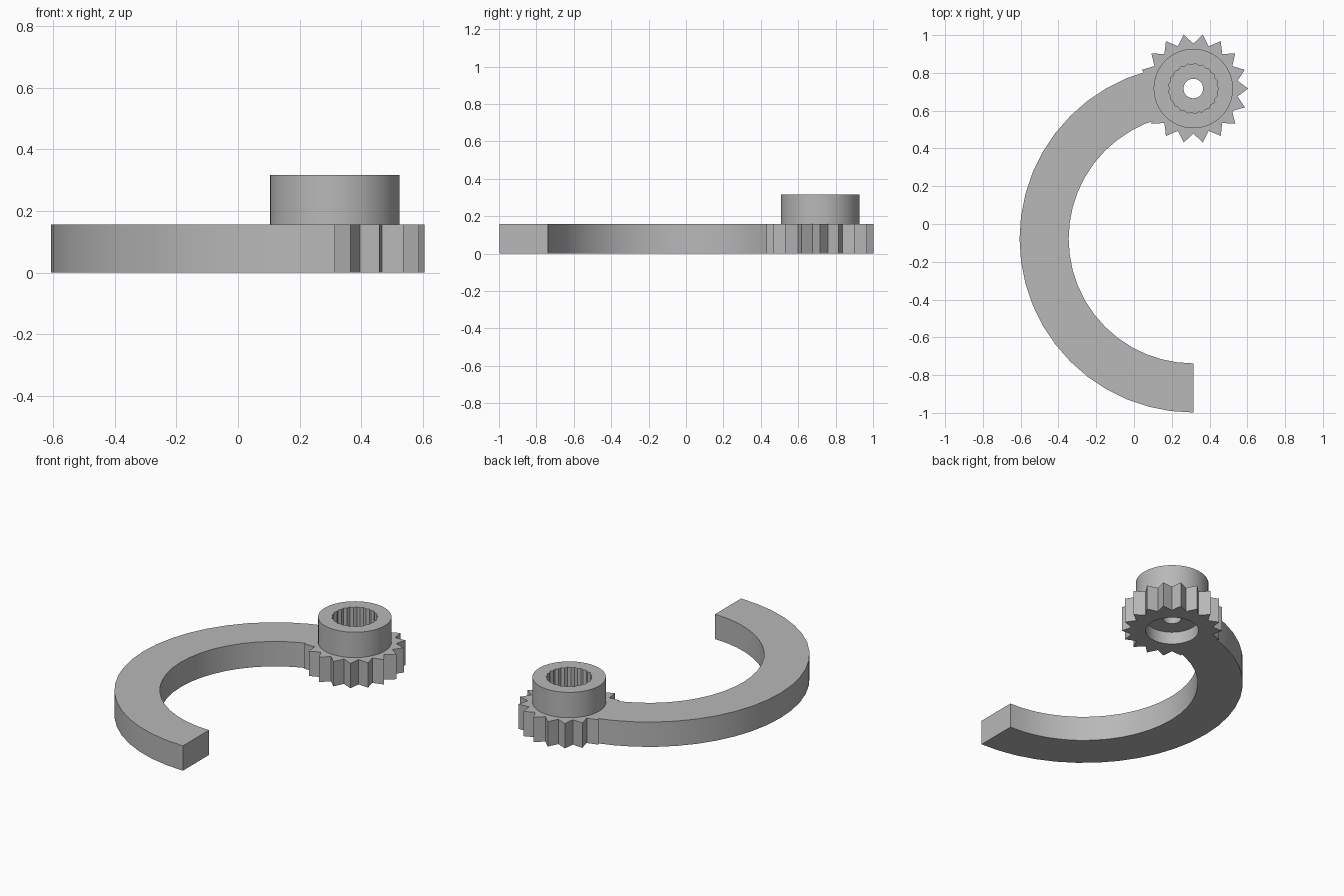
import bpy
import bmesh
from math import sin, cos, pi, radians

cube = bpy.data.objects.get("Cube")
if cube:
    bpy.data.objects.remove(cube, do_unlink=True)

# Shared dimensions
AXIS_X, GEAR_Y, ARC_Y = 0.314, 0.717, -0.078
PLATE_TOP, HUB_TOP = 0.157, 0.317

grey = bpy.data.materials.new("plain grey")
grey.use_nodes = True
grey.diffuse_color = (0.48, 0.48, 0.48, 1)
grey.node_tree.nodes["Principled BSDF"].inputs["Base Color"].default_value = grey.diffuse_color


def ring(radius, count, cy, start=0, sweep=2 * pi, closed=True):
    """Points along a circle or arc around the vertical axis at cy."""
    steps = count if closed else count - 1
    return [(AXIS_X + radius * cos(start + sweep * i / steps),
             cy + radius * sin(start + sweep * i / steps)) for i in range(count)]


def star(outer, inner, teeth):
    """Alternating tip and root points of a toothed outline."""
    return [(AXIS_X + (inner if i % 2 else outer) * cos(pi * i / teeth),
             GEAR_Y + (inner if i % 2 else outer) * sin(pi * i / teeth))
            for i in range(2 * teeth)]


def prism(name, outline, z0, z1):
    """Closed solid made by extruding an outline upward."""
    bm = bmesh.new()
    face = bm.faces.new([bm.verts.new((x, y, z0)) for x, y in outline])
    top = bmesh.ops.extrude_face_region(bm, geom=[face])["geom"]
    bmesh.ops.translate(bm, vec=(0, 0, z1 - z0),
                        verts=[v for v in top if isinstance(v, bmesh.types.BMVert)])
    bmesh.ops.recalc_face_normals(bm, faces=bm.faces)
    mesh = bpy.data.meshes.new(name)
    bm.to_mesh(mesh)
    bm.free()
    mesh.materials.append(grey)
    ob = bpy.data.objects.new(name, mesh)
    bpy.context.collection.objects.link(ob)
    return ob


def combine(target, tool, operation):
    """Apply a boolean and discard the tool solid."""
    mod = target.modifiers.new(operation, "BOOLEAN")
    mod.operation, mod.solver, mod.object = operation, "EXACT", tool
    bpy.context.view_layer.objects.active = target
    bpy.ops.object.modifier_apply(modifier=mod.name)
    bpy.data.objects.remove(tool, do_unlink=True)


# Half-ring arm
outer = ring(0.92, 25, ARC_Y, pi / 2, pi, closed=False)
inner = ring(0.66, 25, ARC_Y, pi / 2, pi, closed=False)
arm = prism("curved_arm_with_gear", outer + inner[::-1], 0, PLATE_TOP)

# Gear wheel and raised collar joined to the arm
combine(arm, prism("gear_wheel", star(0.29, 0.238, 18), 0, PLATE_TOP), "UNION")
combine(arm, prism("collar", ring(0.21, 64, GEAR_Y), 0.1, HUB_TOP), "UNION")

# Splined socket above, round recess below, screw hole through the web
combine(arm, prism("socket", star(0.133, 0.125, 21), 0.15, 0.4), "DIFFERENCE")
combine(arm, prism("recess", ring(0.153, 48, GEAR_Y), -0.1, 0.078), "DIFFERENCE")
combine(arm, prism("screw_hole", ring(0.052, 32, GEAR_Y), -0.2, 0.5), "DIFFERENCE")

# Smooth the curved walls, keep the edges crisp
bpy.ops.object.select_all(action="DESELECT")
arm.select_set(True)
bpy.context.view_layer.objects.active = arm
bpy.ops.object.shade_smooth_by_angle(angle=radians(20))
